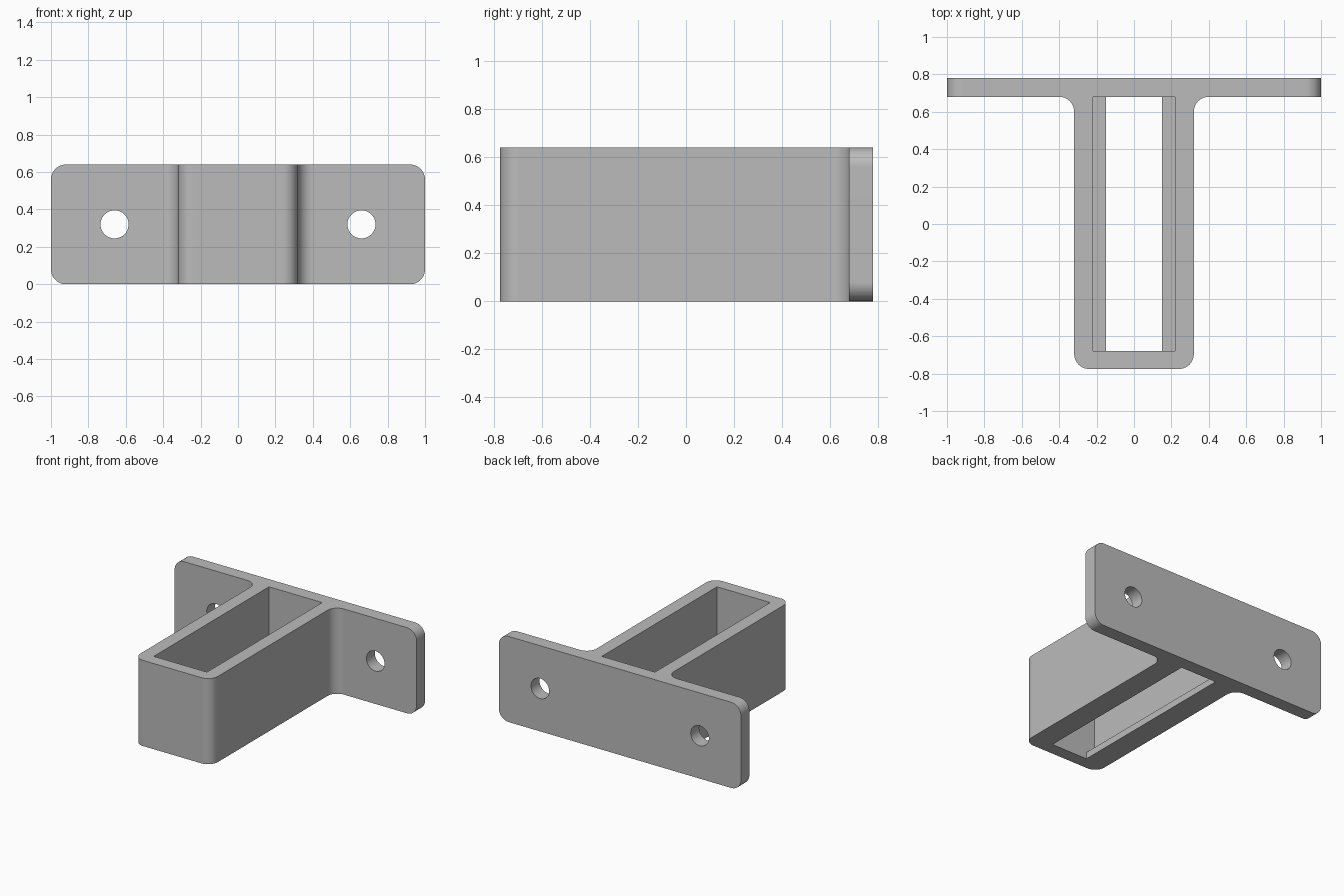
import bpy, bmesh, math

if "Cube" in bpy.data.objects:
    bpy.data.objects.remove(bpy.data.objects["Cube"])

H = 0.64          # height of the bracket
SEG = 12          # segments per quarter round


def arc(cx, cy, r, a0, a1, n=SEG):
    return [(cx + r * math.cos(math.radians(a0 + (a1 - a0) * i / n)),
             cy + r * math.sin(math.radians(a0 + (a1 - a0) * i / n))) for i in range(n + 1)]


def prism(name, pts, lo, hi, axis='z'):
    """Extrude a closed 2D outline along z (xy outline) or y (xz outline)."""
    place = (lambda p, d: (p[0], p[1], d)) if axis == 'z' else (lambda p, d: (p[0], d, p[1]))
    bm = bmesh.new()
    a = [bm.verts.new(place(p, lo)) for p in pts]
    b = [bm.verts.new(place(p, hi)) for p in pts]
    bm.faces.new(a)
    bm.faces.new(b[::-1])
    n = len(pts)
    for i in range(n):
        bm.faces.new((a[i], b[i], b[(i + 1) % n], a[(i + 1) % n]))
    bmesh.ops.recalc_face_normals(bm, faces=bm.faces)
    me = bpy.data.meshes.new(name)
    bm.to_mesh(me)
    bm.free()
    ob = bpy.data.objects.new(name, me)
    bpy.context.collection.objects.link(ob)
    return ob


def rect(x, y0, y1):
    return [(-x, y0), (x, y0), (x, y1), (-x, y1)]


# Mounting plate with rounded corners
r = 0.08
plate_outline = (arc(1 - r, r, r, -90, 0) + arc(1 - r, H - r, r, 0, 90)
                 + arc(-1 + r, H - r, r, 90, 180) + arc(-1 + r, r, r, 180, 270))
bracket = prism("bracket", plate_outline, 0.68, 0.78, 'y')

# Box body: rounded front corners, fillets where it meets the plate
half = arc(0.32 - r, -0.775 + r, r, -90, 0) + arc(0.40, 0.60, r, 180, 90) + [(0.40, 0.73)]
body = prism("box_body", half + [(-x, y) for x, y in reversed(half)], 0, H)

# Cutters: cavity above the ledges, narrower slot through the floor, screw holes
parts = [(body, 'UNION'),
         (prism("cavity_cutter", rect(0.22, -0.68, 0.68), 0.05, 1), 'DIFFERENCE'),
         (prism("slot_cutter", rect(0.15, -0.68, 0.68), -0.2, 0.3), 'DIFFERENCE')]
for s in (-1, 1):
    hole = arc(s * 0.66, 0.32, 0.075, 0, 360, 40)[:-1]
    parts.append((prism("hole_cutter", hole, 0.5, 1, 'y'), 'DIFFERENCE'))

bpy.context.view_layer.objects.active = bracket
bracket.select_set(True)
for ob, op in parts:
    m = bracket.modifiers.new(ob.name, 'BOOLEAN')
    m.operation, m.object, m.solver = op, ob, 'EXACT'
    bpy.ops.object.modifier_apply(modifier=m.name)
    bpy.data.objects.remove(ob)

# Finish
mat = bpy.data.materials.new("grey")
mat.diffuse_color = (0.5, 0.5, 0.5, 1)
mat.use_nodes = True
mat.node_tree.nodes["Principled BSDF"].inputs["Base Color"].default_value = mat.diffuse_color
bracket.data.materials.clear()
bracket.data.materials.append(mat)
bpy.ops.object.shade_smooth_by_angle(angle=math.radians(30))
wn = bracket.modifiers.new("weighted_normals", 'WEIGHTED_NORMAL')
wn.keep_sharp = True
